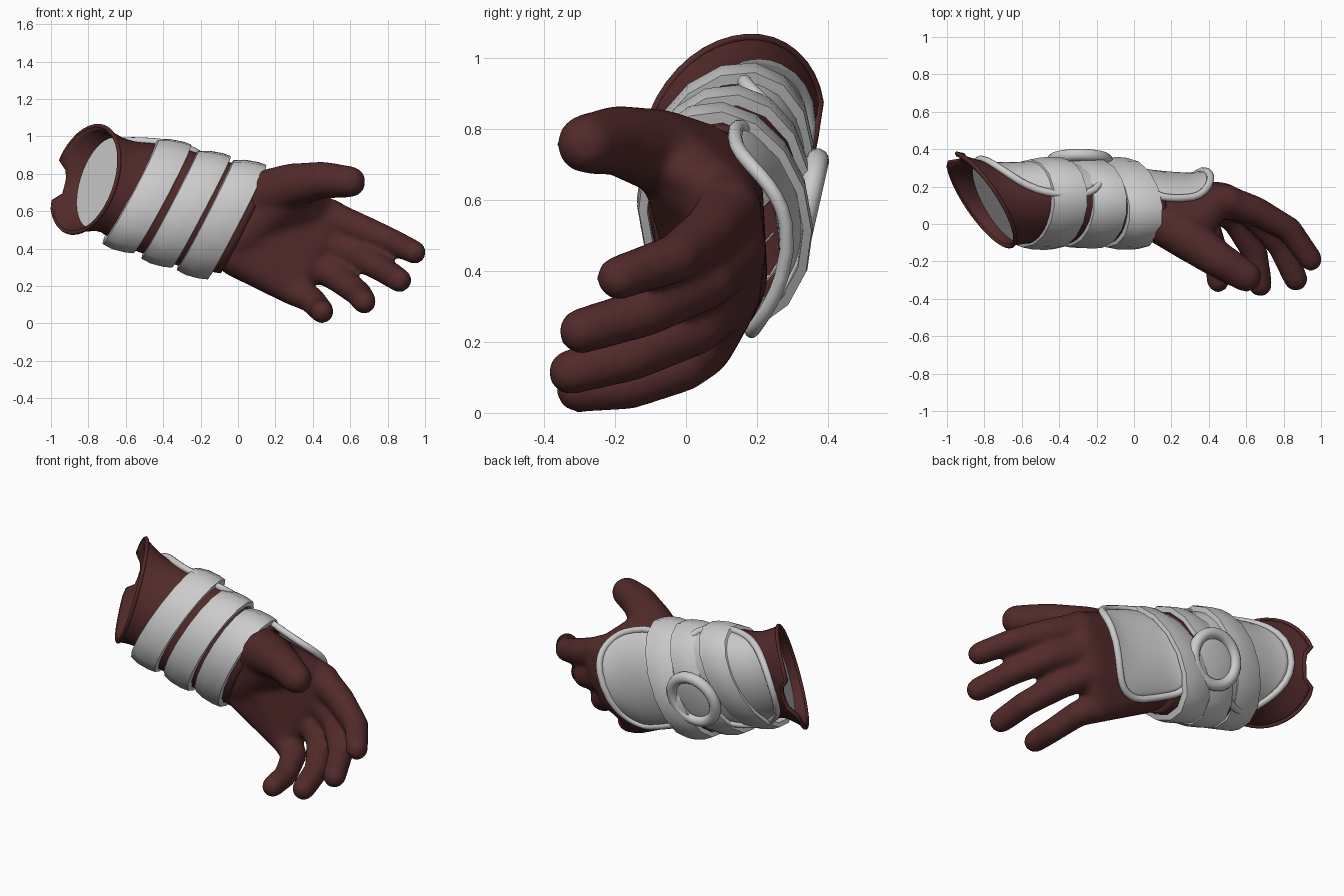
import bpy, bmesh, math
from mathutils import Vector as V

if "Cube" in bpy.data.objects:
    bpy.data.objects.remove(bpy.data.objects["Cube"])

mat = bpy.data.materials.new("dark_red_leather")
mat.diffuse_color = (0.085, 0.023, 0.023, 1)
mat.use_nodes = True
mat.node_tree.nodes["Principled BSDF"].inputs["Base Color"].default_value = mat.diffuse_color

# Forearm stations: centre, half-axis towards the top, half-axis towards the back
ST = [tuple(V(p) for p in s) for s in [
    ((-.815, .13, .77), (.10, 0, .28), (-.15, .25, .06)),
    ((-.66, .11, .735), (.10, -.01, .235), (-.08, .215, .07)),
    ((-.49, .11, .685), (.14, -.01, .255), (.02, .22, .07)),
    ((-.28, .11, .615), (.14, -.05, .26), (.03, .21, .075)),
    ((-.09, .11, .56), (.14, -.09, .265), (.03, .20, .08)),
    ((.04, .10, .535), (.13, -.07, .255), (.03, .18, .08)),
    ((.22, .08, .47), (.10, -.04, .26), (.05, .18, .06)),
    ((.36, .09, .42), (.08, 0, .22), (.03, .18, .06))]]


def frame(t):
    i = min(int(t), len(ST) - 2)
    f = t - i
    p = [ST[max(0, min(len(ST) - 1, i + k))] for k in (-1, 0, 1, 2)]
    return [0.5 * (2 * b + (c - a) * f + (2 * a - 5 * b + 4 * c - d) * f * f
                   + (3 * b - a - 3 * c + d) * f ** 3) for a, b, c, d in zip(*p)]


def surf(t, ang, k=1.0):
    c, u, v = frame(t)
    return c + (u * math.sin(ang) + v * math.cos(ang)) * k


def make(name, verts, faces, material=None, angle=40):
    me = bpy.data.meshes.new(name)
    me.from_pydata([tuple(p) for p in verts], [], faces)
    bm = bmesh.new()
    bm.from_mesh(me)
    bmesh.ops.recalc_face_normals(bm, faces=bm.faces)
    bm.to_mesh(me)
    bm.free()
    ob = bpy.data.objects.new(name, me)
    bpy.context.collection.objects.link(ob)
    if material:
        me.materials.append(material)
    bpy.ops.object.select_all(action='DESELECT')
    ob.select_set(True)
    bpy.context.view_layer.objects.active = ob
    bpy.ops.object.shade_smooth_by_angle(angle=math.radians(angle))
    return ob


def grid(rows, n, wrap=False):
    pairs = [(r, (r + 1) % rows) for r in range(rows if wrap else rows - 1)]
    return [(a * n + j, a * n + (j + 1) % n, b * n + (j + 1) % n, b * n + j)
            for a, b in pairs for j in range(n)]


def tube(name, pts, r, material=None):
    cu = bpy.data.curves.new(name, 'CURVE')
    cu.dimensions = '3D'
    cu.bevel_depth = r
    cu.bevel_resolution = 3
    sp = cu.splines.new('POLY')
    sp.points.add(len(pts) - 1)
    for q, p in zip(sp.points, pts):
        q.co = (*p, 1)
    sp.use_cyclic_u = True
    sp.use_smooth = True
    if material:
        cu.materials.append(material)
    ob = bpy.data.objects.new(name, cu)
    bpy.context.collection.objects.link(ob)


# Flared sleeve with a notch at the back of the opening
N = 40
verts = []
for r in range(24):
    t = 5 * r / 23
    for j in range(N):
        a = 2 * math.pi * j / N - math.pi
        p = surf(t, a)
        cut = min(1, max(0, 2 * (1 - abs(a + .25) / .4))) * max(0, 1 - t / .6)
        verts.append(p + V((.07, -.015, -.01)) * cut)
sleeve = make("glove_sleeve", verts, grid(24, N), mat)
sol = sleeve.modifiers.new("thickness", 'SOLIDIFY')
sol.thickness = .015
tube("sleeve_rim", verts[:N], .011, mat)

# Grey lining disc inside the opening
make("sleeve_lining", [surf(.62, 2 * math.pi * j / N, .96) for j in range(N)],
     [tuple(range(N))])

# Hand: hulls of spheres, fused by a voxel remesh
hand = bmesh.new()


def hull(balls):
    bm = bmesh.new()
    for x, y, z, r in balls:
        res = bmesh.ops.create_icosphere(bm, subdivisions=3, radius=r)
        bmesh.ops.translate(bm, verts=res['verts'], vec=(x, y, z))
    res = bmesh.ops.convex_hull(bm, input=bm.verts)
    junk = [g for g in res['geom_interior'] if isinstance(g, bmesh.types.BMVert)]
    bmesh.ops.delete(bm, geom=junk, context='VERTS')
    me = bpy.data.meshes.new("tmp")
    bm.to_mesh(me)
    bm.free()
    hand.from_mesh(me)
    bpy.data.meshes.remove(me)


hull([(0, .1, .375, .13), (.05, .08, .65, .135), (.5, .12, .575, .09), (.22, .10, .48, .12),
      (.47, .135, .46, .09), (.40, .12, .33, .088), (.29, .045, .18, .083)])
# web and ball of the thumb
hull([(.1, .06, .67, .13), (.28, -.04, .72, .10), (.36, -.04, .70, .06), (.45, .12, .60, .08)])
hull([(.02, .06, .46, .125), (.28, -.03, .69, .10), (.08, .06, .66, .13), (.42, .09, .57, .075)])
digits = [
    [(.1, .06, .67, .14), (.28, -.07, .735, .12), (.45, -.19, .767, .1), (.6, -.28, .757, .085)],
    [(.48, .125, .575, .09), (.65, .07, .51, .08), (.83, -.03, .435, .07), (.945, -.19, .38, .064)],
    [(.45, .135, .45, .09), (.63, .06, .37, .08), (.78, -.11, .285, .071), (.865, -.295, .23, .066)],
    [(.40, .115, .33, .088), (.54, .03, .24, .078), (.645, -.15, .16, .071), (.675, -.325, .115, .066)],
    [(.29, .045, .18, .083), (.39, -.01, .13, .073), (.44, -.16, .075, .067), (.45, -.305, .062, .063)]]
for d in digits:
    for a, b in zip(d, d[1:]):
        hull([a, b])
me = bpy.data.meshes.new("hand")
hand.to_mesh(me)
me.materials.append(mat)
ob = bpy.data.objects.new("gloved_hand", me)
bpy.context.collection.objects.link(ob)
rm = ob.modifiers.new("fuse", 'REMESH')
rm.mode = 'VOXEL'
rm.voxel_size = .014
rm.use_smooth_shade = True
sm = ob.modifiers.new("soften", 'SMOOTH')
sm.factor = .5
sm.iterations = 20

# Three slanted wrap bands, facetted rings with a slightly bulged profile
PROFILE = [(-.09, .98), (-.085, 1.07), (-.03, 1.12), (.04, 1.13), (.085, 1.11), (.09, 1.0)]
AXIS = V((1, 0, -.22))
for b, t in enumerate((2, 3, 4)):
    n = 16
    verts = [surf(t, 2 * math.pi * j / n, k) + AXIS * o for o, k in PROFILE for j in range(n)]
    make("wrap_band_%d" % (b + 1), verts, grid(len(PROFILE), n, True), angle=50)


# Rimmed armour plates lying on the back of the arm and hand
def plate(name, t0, t1, a0, a1, k, slope, power, rim):
    n, rings = 40, 8
    tm, ht, am, ha = (t0 + t1) / 2, (t1 - t0) / 2, (a0 + a1) / 2, (a1 - a0) / 2

    def at(r, j):
        f = 2 * math.pi * j / n
        c, s = math.cos(f), math.sin(f)
        x = math.copysign(abs(c) ** (2 / power), c)
        y = math.copysign(abs(s) ** (2 / power), s)
        return surf(tm + ht * r * x, math.radians(am + ha * r * y), k + slope * r * x)
    verts = [at((r + 1) / rings, j) for r in range(rings) for j in range(n)]
    p = make(name, verts, grid(rings, n) + [tuple(range(n))])
    p.modifiers.new("thickness", 'SOLIDIFY').thickness = .016
    tube(name + "_rim", verts[-n:], rim)


plate("forearm_plate", .72, 3.1, -78, 75, 1.03, -.01, 2.2, .02)
plate("hand_plate", 4.15, 6.8, -72, 58, 1.05, .04, 2.8, .02)

# Round boss on the back: ring with a domed centre
tilt = V((0, .975, -.22)).to_track_quat('Z', 'Y').to_euler()
bpy.ops.mesh.primitive_torus_add(location=(-.29, .338, .57), rotation=tilt, major_radius=.145,
                                 minor_radius=.033, major_segments=32, minor_segments=12)
bpy.context.object.name = "boss_ring"
bpy.ops.object.shade_smooth()
bpy.ops.mesh.primitive_uv_sphere_add(location=(-.29, .33, .57), rotation=tilt, radius=.14,
                                     segments=32, ring_count=12)
bpy.context.object.name = "boss_centre"
bpy.context.object.scale = (1, 1, .15)
bpy.ops.object.shade_smooth()
